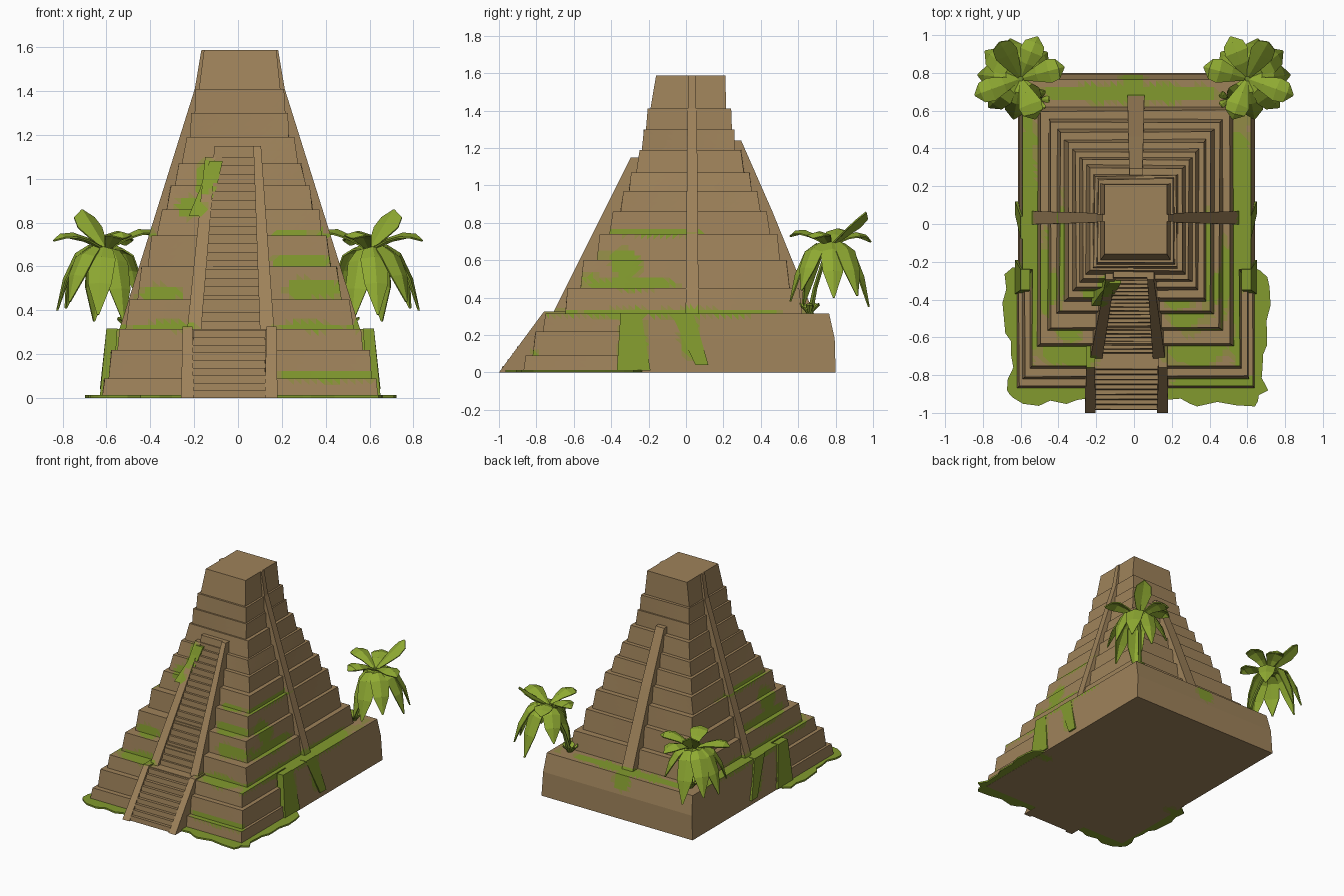
import bpy, bmesh, math, random
from mathutils import Vector

if "Cube" in bpy.data.objects:
    bpy.data.objects.remove(bpy.data.objects["Cube"])

random.seed(4)


def material(name, rgb):
    m = bpy.data.materials.new(name)
    m.diffuse_color = [((c / 255 + 0.055) / 1.055) ** 2.4 for c in rgb] + [1]
    m.use_nodes = True
    m.node_tree.nodes["Principled BSDF"].inputs["Base Color"].default_value = m.diffuse_color
    return m


STONE = material("sandstone", (158, 130, 90))
MIXED = material("mossy_stone", (146, 139, 70))
MOSS = material("moss", (130, 154, 46))
LEAF = material("palm_leaf", (143, 170, 50))
TRUNK = material("palm_trunk", (116, 140, 45))

# moss clumps as ellipsoids: centre xyz, radii xyz
BOTH = [(.57, -.1, .32, .09, .75, .03), (.32, -.68, .32, .18, .08, .035),
        (.6, -.28, .15, .1, .08, .2), (.6, .02, .18, .1, .06, .15),
        (.46, -.28, .47, .1, .27, .04), (.43, -.33, .58, .1, .09, .1), (.38, -.15, .745, .06, .3, .022)]
SINGLE = [(.34, -.53, .5, .14, .12, .055), (.28, -.46, .62, .15, .1, .04),
          (.25, -.4, .745, .1, .06, .022), (-.35, -.57, .48, .12, .1, .04),
          (.42, -.83, .1, .25, .06, .03), (0, .69, .31, .5, .06, .025),
          (0, .74, .27, .08, .1, .08), (-.2, -.36, .87, .08, .13, .05), (-.15, -.33, 1., .05, .13, .1)]


def moss_level(p):
    def dist(q, b):
        return math.sqrt(sum(((q[i] - b[i]) / b[i + 3]) ** 2 for i in range(3)))
    q = (abs(p.x), p.y, p.z)
    d = min([dist(q, b) for b in BOTH] + [dist(p, b) for b in SINGLE])
    d += .1 * math.sin(31 * p.x + 17 * p.y) + .06 * math.sin(47 * p.y + 29 * p.z)
    return 2 if d < .88 else 1 if d < 1.02 else 0


def finish(bm, name, mats):
    bmesh.ops.recalc_face_normals(bm, faces=bm.faces)
    me = bpy.data.meshes.new(name)
    bm.to_mesh(me)
    bm.free()
    ob = bpy.data.objects.new(name, me)
    for m in mats:
        me.materials.append(m)
    bpy.context.collection.objects.link(ob)
    return ob


def hexa(bm, bottom, top):
    b = [bm.verts.new(p) for p in bottom]
    t = [bm.verts.new(p) for p in top]
    bm.faces.new(b[::-1])
    bm.faces.new(t)
    for i in range(4):
        j = (i + 1) % 4
        bm.faces.new((b[i], b[j], t[j], t[i]))


def rect(x0, x1, y0, y1, z, jit=0):
    r = lambda: random.uniform(-jit, jit)
    return [(x + r(), y + r(), z) for x, y in ((x0, y0), (x1, y0), (x1, y1), (x0, y1))]


def stone(name, bottom, top, step=.035):
    """Stone block, cut into cells so moss can grow on it by rule."""
    bm = bmesh.new()
    hexa(bm, bottom, top)
    for axis in range(3):
        vals = [v.co[axis] for v in bm.verts]
        lo, hi = min(vals), max(vals)
        n = int((hi - lo) / step)
        no = Vector([float(i == axis) for i in range(3)])
        for k in range(1, n + 1):
            co = no * (lo + (hi - lo) * k / (n + 1))
            bmesh.ops.bisect_plane(bm, geom=bm.verts[:] + bm.edges[:] + bm.faces[:],
                                   dist=1e-5, plane_co=co, plane_no=no)
    bmesh.ops.triangulate(bm, faces=bm.faces)
    for f in bm.faces:
        f.material_index = moss_level(f.calc_center_median())
    return finish(bm, name, [STONE, MIXED, MOSS])


# base: stepped front part and plain rear block
for i, (z0, z1, hx, yf) in enumerate([(0, .09, .62, -.87), (.09, .22, .59, -.82), (.22, .315, .55, -.765)]):
    stone(f"base_front_step_{i+1}", rect(-hx, hx + .02, yf, -.2, z0),
          rect(-hx + .01, hx + .01, yf + .015, -.2, z1, .005))
stone("base_rear_block", rect(-.615, .64, -.3, .8, 0), rect(-.605, .63, -.27, .795, .18))
stone("base_rear_cap", rect(-.605, .63, -.27, .795, .18), rect(-.59, .62, -.24, .765, .315))

# pyramid tiers: z0, z1, half width, front y, back y at the top edge
TIERS = [(.31, .45, .5, -.63, .6), (.45, .6, .445, -.545, .54), (.6, .74, .4, -.46, .485),
         (.74, .86, .358, -.39, .43), (.86, .97, .316, -.335, .378), (.97, 1.07, .282, -.29, .338),
         (1.07, 1.19, .245, -.245, .295), (1.19, 1.3, .218, -.225, .255), (1.3, 1.41, .198, -.205, .238)]
for i, (z0, z1, hx, yf, yb) in enumerate(TIERS):
    d = .018 if i < 7 else .008
    stone(f"tier_{i+1}", rect(-hx - d + .008, hx + d + .008, yf - d, yb + d, z0 - .005, .004),
          rect(-hx + .008, hx + .008, yf, yb, z1, .005))
stone("top_block", rect(-.178, .193, -.19, .215, 1.41), rect(-.155, .175, -.16, .21, 1.588), .2)

# thin ribs down the left, right and back
for s, name in ((1, "right"), (-1, "left")):
    def side(x, ya, yb, z):
        return [(.008 + s * (x - .1), ya, z), (.008 + s * x, ya, z),
                (.008 + s * x, yb, z), (.008 + s * (x - .1), yb, z)]
    stone(name + "_rib", side(.553, -.002, .068, .3), side(.205, .008, .058, 1.41))
    stone(name + "_rib_top", side(.205, .012, .054, 1.41), side(.175, .014, .05, 1.587), .2)
stone("back_rib_lower", rect(-.035, .055, .54, .69, .3), rect(-.03, .05, .34, .462, .86))
stone("back_rib_upper", rect(-.03, .05, .34, .462, .86), rect(-.025, .045, .17, .295, 1.24))


# stairs made of blocks, narrowing as they climb
def stairs(name, n, a, b):
    """a, b = (x0, x1, y, z) at the foot and at the head."""
    bm = bmesh.new()
    for i in range(n):
        x0, x1, y, _ = [p + (q - p) * i / n for p, q in zip(a, b)]
        z0, z1 = a[3] + (b[3] - a[3]) * i / n, a[3] + (b[3] - a[3]) * (i + 1) / n
        hexa(bm, rect(x0, x1, y, y + .16, z0), rect(x0, x1, y + .004, y + .16, z1, .002))
    return finish(bm, name, [STONE])


stairs("lower_stairs", 9, (-.205, .125, -.985, 0), (-.205, .125, -.745, .31))
stairs("upper_stairs", 20, (-.17, .1, -.685, .31), (-.105, .075, -.28, 1.1))
stone("stair_landing", rect(-.112, .075, -.29, -.2, 1.09), rect(-.108, .07, -.282, -.2, 1.15))

# balustrades on both sides of the stairs
for name, x0, x1 in (("left", -.26, -.203), ("right", .122, .18)):
    stone(name + "_lower_balustrade", rect(x0, x1, -1, -.75, 0), rect(x0 + .008, x1 - .004, -.76, -.6, .325))
stone("left_upper_balustrade", rect(-.232, -.168, -.715, -.56, .31), rect(-.15, -.103, -.295, -.2, 1.1))
stone("right_upper_balustrade", rect(.1, .165, -.715, -.56, .31), rect(.07, .105, -.295, -.2, 1.15))

# moss draped on the upper left balustrade and down the base sides
bm = bmesh.new()
hexa(bm, rect(-.225, -.15, -.435, -.34, .83), rect(-.175, -.1, -.365, -.28, .95))
hexa(bm, rect(-.175, -.1, -.365, -.28, .95), rect(-.13, -.07, -.315, -.25, 1.08))
finish(bm, "balustrade_moss", [MOSS])
for s, name in ((1, "right"), (-1, "left")):
    bm = bmesh.new()
    for ya, yb, yc, yd, z0 in ((-.37, -.19, -.35, -.24, .01), (.05, .12, -.08, .04, .04)):
        hexa(bm, [(s * x + .01, y, z0) for x, y in ((.58, ya), (.64, ya), (.64, yb), (.58, yb))],
             [(s * x + .01, y, .318) for x, y in ((.56, yc), (.61, yc), (.61, yd), (.56, yd))])
    finish(bm, name + "_base_moss", [MOSS])

# ragged moss skirt on the ground around the front corners
for s, name, w in ((1, "right", .71), (-1, "left", .68)):
    path = [(.18, -.93), (.35, -.95), (w - .08, -.95), (w - .01, -.87), (w - .03, -.7), (w, -.5), (w, -.27), (.6, -.19)]
    pts = []
    for (xa, ya), (xb, yb) in zip(path, path[1:]):
        for t in (0, .33, .67):
            j = 0 if not pts else 1
            pts.append((xa + (xb - xa) * t + j * random.uniform(-.018, .018),
                        ya + (yb - ya) * t + j * random.uniform(-.018, .018)))
    pts += [path[-1], (.5, -.3), (.3, -.7), (.18, -.8)]
    bm = bmesh.new()
    f = bm.faces.new([bm.verts.new((s * x, y, .001)) for x, y in pts])
    ext = bmesh.ops.extrude_face_region(bm, geom=[f])["geom"]
    for v in ext:
        if isinstance(v, bmesh.types.BMVert):
            v.co.z = .013
    finish(bm, name + "_ground_moss", [MOSS])


# palms
def leaf(bm, c, az, reach, up, tip, width):
    """Folded leaf along an arched curve."""
    d = Vector((math.cos(az), math.sin(az), 0))
    side = Vector((-d.y, d.x, 0))
    p1 = c + d * reach * .75 + Vector((0, 0, up))
    p2 = c + d * reach + Vector((0, 0, tip))
    rows = []
    for t, w in ((0, .15), (.25, .65), (.5, 1), (.78, .85), (1, .08)):
        p = c * (1 - t) ** 2 + p1 * 2 * t * (1 - t) + p2 * t * t
        tan = ((p1 - c) * (1 - t) + (p2 - p1) * t).normalized()
        drop = side.cross(tan) * (.3 * width * w)
        rows.append([bm.verts.new(q) for q in (p + side * width * w + drop, p, p - side * width * w + drop)])
    for a, b in zip(rows, rows[1:]):
        for k in (0, 1):
            bm.faces.new((a[k], a[k + 1], b[k + 1], b[k]))


# azimuth in degrees, reach, arch height, tip height
LEAVES = [(60, .22, .14, .18), (-20, .26, .13, .04), (165, .24, .15, .06), (112, .24, .13, .02),
          (5, .23, .1, -.28), (38, .24, .1, -.27), (75, .22, .09, -.33), (-42, .23, .08, -.24),
          (-80, .22, .08, -.3), (-118, .17, .06, -.33), (135, .2, .07, -.2), (-110, .23, .14, .05)]
for s, name in ((1, "right"), (-1, "left")):
    crown = Vector((s * .6, .77, .68))
    bm = bmesh.new()
    for az, reach, up, tip in LEAVES:
        a = math.radians(az)
        leaf(bm, crown, a if s > 0 else math.pi - a, reach, up, tip, .064)
    for k in range(5):  # small tuft at the foot
        leaf(bm, Vector((s * .5, .66, .31)), k * 1.257, .055, .07, .06, .02)
    ob = finish(bm, name + "_palm_leaves", [LEAF])
    mod = ob.modifiers.new("thickness", 'SOLIDIFY')
    mod.thickness = .008
    bm = bmesh.new()
    spine = [(.5, .66, .3, .018), (.525, .69, .45, .014), (.56, .73, .58, .013), (.6, .77, .69, .014)]
    rings = [[bm.verts.new((s * x + r * math.cos(k * math.pi / 3), y + r * math.sin(k * math.pi / 3), z))
              for k in range(6)] for x, y, z, r in spine]
    for a, b in zip(rings, rings[1:]):
        for k in range(6):
            bm.faces.new((a[k], a[(k + 1) % 6], b[(k + 1) % 6], b[k]))
    bm.faces.new(rings[-1])
    finish(bm, name + "_palm_trunk", [TRUNK])
